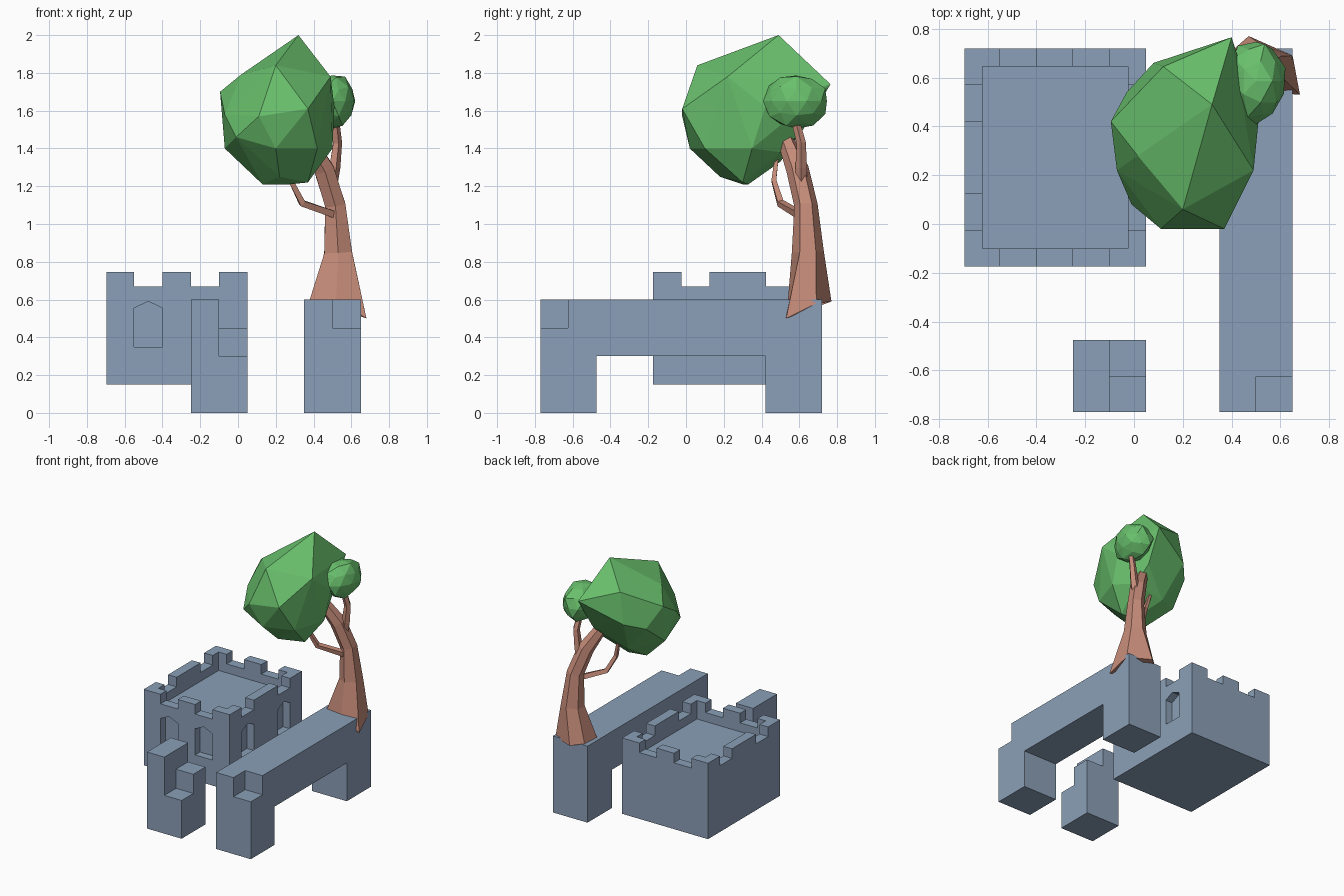
import bpy
import bmesh
import math
from mathutils import Vector

default_cube = bpy.data.objects.get("Cube")
if default_cube:
    bpy.data.objects.remove(default_cube, do_unlink=True)


def make_material(name, colour):
    material = bpy.data.materials.new(name)
    material.use_nodes = True
    material.diffuse_color = (*colour, 1)
    shader = next(n for n in material.node_tree.nodes if n.type == "BSDF_PRINCIPLED")
    shader.inputs["Base Color"].default_value = (*colour, 1)
    shader.inputs["Roughness"].default_value = 0.9
    return material


stone = make_material("blue grey stone", (0.26, 0.35, 0.48))
leaf = make_material("leaf green", (0.14, 0.52, 0.15))
bark = make_material("reddish bark", (0.56, 0.26, 0.19))


def finish(name, bm, material):
    """Turn a bmesh into a flat shaded object with one material."""
    bmesh.ops.recalc_face_normals(bm, faces=bm.faces[:])
    mesh = bpy.data.meshes.new(name)
    bm.to_mesh(mesh)
    bm.free()
    mesh.materials.append(material)
    obj = bpy.data.objects.new(name, mesh)
    bpy.context.scene.collection.objects.link(obj)
    return obj


def prism(name, outline, offset, material=stone):
    """Extrude a closed outline along an offset."""
    bm = bmesh.new()
    face = bm.faces.new([bm.verts.new(p) for p in outline])
    moved = bmesh.ops.extrude_face_region(bm, geom=[face], use_keep_orig=True)["geom"]
    verts = [v for v in moved if isinstance(v, bmesh.types.BMVert)]
    bmesh.ops.translate(bm, verts=verts, vec=offset)
    return finish(name, bm, material)


def box(name, xs, ys, zs):
    (x0, x1), (y0, y1), (z0, z1) = xs, ys, zs
    base = [(x0, y0, z0), (x1, y0, z0), (x1, y1, z0), (x0, y1, z0)]
    return prism(name, base, (0, 0, z1 - z0))


def carve(target, cutter):
    """Subtract the cutter for good, then throw it away."""
    mod = target.modifiers.new("carve", "BOOLEAN")
    mod.operation = "DIFFERENCE"
    mod.solver = "EXACT"
    mod.object = cutter
    cutter.hide_render = True
    bpy.context.view_layer.update()
    graph = bpy.context.evaluated_depsgraph_get()
    mesh = bpy.data.meshes.new_from_object(target.evaluated_get(graph))
    target.modifiers.clear()
    target.data = mesh
    bpy.data.objects.remove(cutter, do_unlink=True)


# Castle keep: sunken roof, crenels and recessed windows under each crenel
LEFT, RIGHT, FRONT, BACK = -0.695, 0.05, -0.175, 0.72
LIP, DEPTH, HALF, FAR = 0.075, 0.06, 0.075, 2
keep = box("castle_keep", (LEFT, RIGHT), (FRONT, BACK), (0.15, 0.745))
carve(keep, box("roof_cutter", (LEFT + LIP, RIGHT - LIP),
                (FRONT + LIP, BACK - LIP), (0.6, FAR)))
crenels_x = (-0.475, -0.175)
crenels_y = (0.05, 0.4975)
for x in crenels_x:
    carve(keep, box("crenel_cutter", (x - HALF, x + HALF), (-FAR, FAR), (0.67, FAR)))
for y in crenels_y:
    carve(keep, box("crenel_cutter", (-FAR, FAR), (y - HALF, y + HALF), (0.67, FAR)))

window = [(-HALF, 0.35), (HALF, 0.35), (HALF, 0.555), (0, 0.59), (-HALF, 0.555)]
for x in crenels_x:
    outline = [(x + u, FRONT + DEPTH, z) for u, z in window]
    carve(keep, prism("window_cutter", outline, (0, -1, 0)))
for y in crenels_y:
    outline = [(RIGHT - DEPTH, y + u, z) for u, z in window]
    carve(keep, prism("window_cutter", outline, (1, 0, 0)))

# Ruined front pillar, broken into steps
pillar = box("front_pillar", (-0.25, 0.05), (-0.77, -0.475), (0, 0.6))
carve(pillar, box("step_cutter", (-0.1, 1), (-FAR, FAR), (0.45, FAR)))
carve(pillar, box("step_cutter", (-0.1, 1), (-FAR, -0.625), (0.3, FAR)))

# Long bridge wall with a square opening and a broken corner
wall = box("bridge_wall", (0.35, 0.65), (-0.77, 0.72), (0, 0.6))
carve(wall, box("opening_cutter", (0, FAR), (-0.475, 0.42), (-1, 0.3)))
carve(wall, box("corner_cutter", (0.5, FAR), (-FAR, -0.625), (0.45, FAR)))


def tube(name, path, sides, root=None):
    """Skin rings of (x, y, z, radius); root replaces the first ring."""
    bm = bmesh.new()
    points = [Vector(p[:3]) for p in path]
    rings = [[bm.verts.new(p) for p in root]] if root else []
    for i, (x, y, z, radius) in enumerate(path):
        heading = points[min(i + 1, len(path) - 1)] - points[max(i - 1, 0)]
        heading.normalize()
        across = Vector((0, 1, 0)).cross(heading).normalized()
        other = heading.cross(across)
        ring = []
        for k in range(sides):
            a = math.tau * (k + 0.5) / sides + math.pi
            spoke = across * math.cos(a) + other * math.sin(a)
            ring.append(bm.verts.new(points[i] + spoke * radius))
        rings.append(ring)
    for low, high in zip(rings, rings[1:]):
        for k in range(sides):
            n = (k + 1) % sides
            bm.faces.new((low[k], low[n], high[n], high[k]))
    bm.faces.new(rings[0][::-1])
    bm.faces.new(rings[-1])
    return finish(name, bm, bark)


# Tree trunk with roots spilling over the wall, and two branches
roots = [(0.38, 0.56, 0.6), (0.52, 0.54, 0.6), (0.68, 0.53, 0.5),
         (0.65, 0.69, 0.58), (0.47, 0.77, 0.59), (0.39, 0.7, 0.6)]
tube("tree_trunk", [(0.53, 0.645, 0.85, 0.085), (0.515, 0.635, 1.1, 0.062),
                    (0.455, 0.59, 1.29, 0.06), (0.37, 0.53, 1.44, 0.045)], 6, roots)
tube("upper_branch", [(0.49, 0.61, 1.2, 0.035), (0.51, 0.61, 1.3, 0.032),
                      (0.525, 0.61, 1.43, 0.026), (0.51, 0.57, 1.58, 0.022)], 5)
tube("thin_branch", [(0.51, 0.6, 1.05, 0.026), (0.34, 0.5, 1.11, 0.023),
                     (0.28, 0.465, 1.23, 0.018), (0.25, 0.48, 1.35, 0.014)], 4)

# Large faceted crown, wrapped around its corner points
corners = [
    (0.32, 0.49, 2), (0.2, 0.06, 1.84), (-0.095, 0.42, 1.7), (0.015, 0.28, 1.79),
    (0.12, 0.645, 1.84), (0.4, 0.765, 1.74), (0.49, 0.22, 1.78), (0.51, 0.42, 1.62),
    (0.37, -0.02, 1.61), (0.11, -0.02, 1.57), (-0.07, 0.22, 1.58), (-0.01, 0.08, 1.46),
    (-0.07, 0.36, 1.4), (0.13, 0.3, 1.21), (0.27, 0.33, 1.21), (0.37, 0.3, 1.22),
    (0.2, 0.02, 1.4), (0.5, 0.35, 1.4), (0.42, 0.1, 1.4), (0.22, 0.18, 1.25),
    (0.08, 0.66, 1.6), (0.38, 0.62, 1.5), (0.15, 0.5, 1.33), (0.4, 0.5, 1.38),
    (-0.03, 0.54, 1.55)]
bm = bmesh.new()
for corner in corners:
    bm.verts.new(corner)
bmesh.ops.convex_hull(bm, input=bm.verts[:])
finish("large_crown", bm, leaf)

# Small crown on the upper branch
bm = bmesh.new()
bmesh.ops.create_icosphere(bm, subdivisions=2, radius=1)
for i, v in enumerate(bm.verts):
    lump = 1 + 0.06 * math.sin(i * 5)
    v.co = Vector((0.5, 0.585, 1.65)) + Vector((v.co.x * 0.12, v.co.y * 0.17,
                                               v.co.z * 0.145)) * lump
finish("small_crown", bm, leaf)
